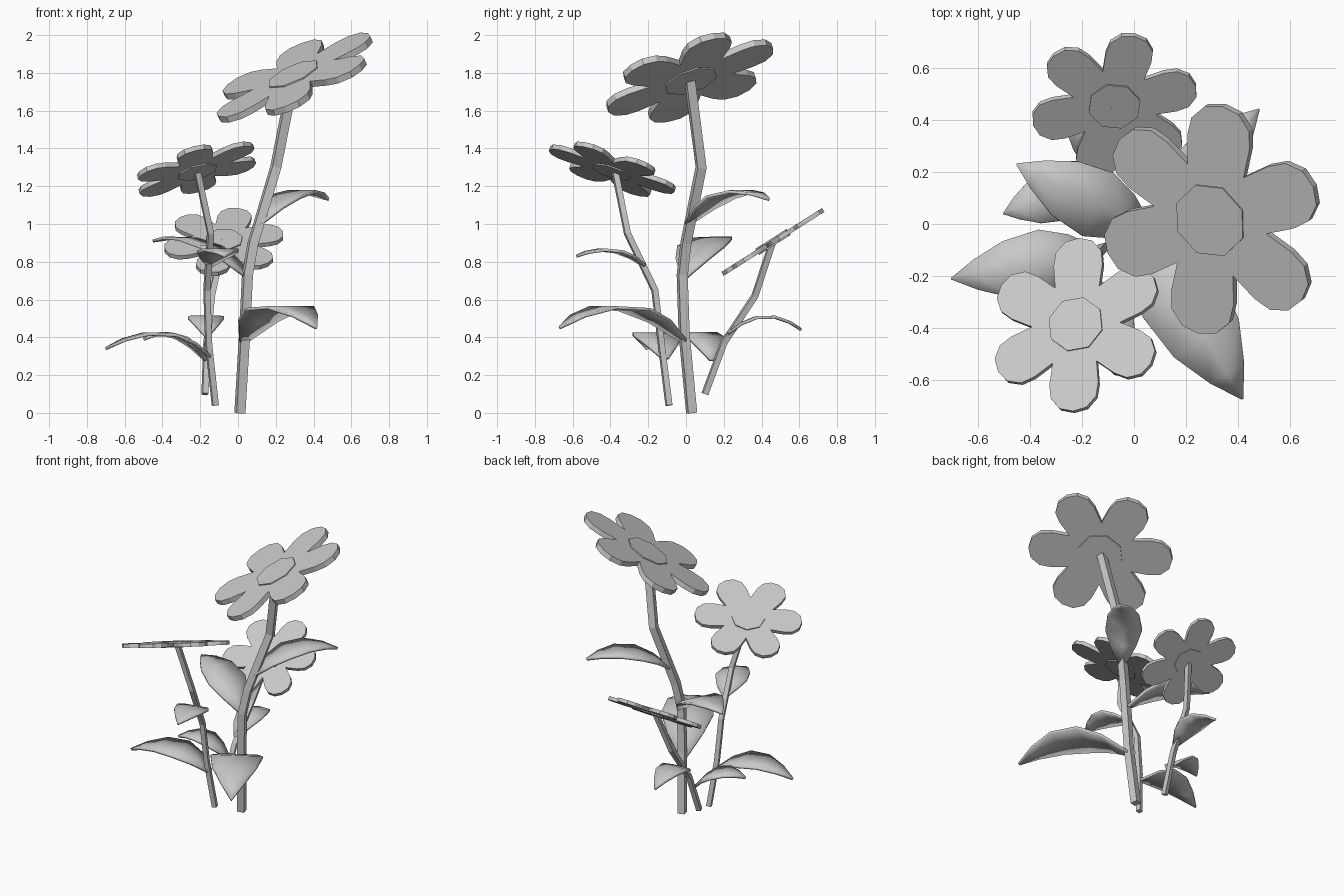
import bpy, bmesh, math
from mathutils import Vector, Matrix

cube = bpy.data.objects.get("Cube")
if cube:
    bpy.data.objects.remove(cube, do_unlink=True)

grey = bpy.data.materials.new("plain_grey")
grey.use_nodes = True
COLOUR = (0.58, 0.58, 0.58, 1)
grey.diffuse_color = COLOUR
grey.node_tree.nodes["Principled BSDF"].inputs["Base Color"].default_value = COLOUR


def add_object(name, bm):
    bmesh.ops.recalc_face_normals(bm, faces=bm.faces)
    mesh = bpy.data.meshes.new(name)
    bm.to_mesh(mesh)
    bm.free()
    mesh.materials.append(grey)
    obj = bpy.data.objects.new(name, mesh)
    bpy.context.collection.objects.link(obj)
    return obj


def smooth(obj, angle):
    bpy.ops.object.select_all(action='DESELECT')
    obj.select_set(True)
    bpy.context.view_layer.objects.active = obj
    bpy.ops.object.shade_smooth_by_angle(angle=math.radians(angle))


# Square stem swept along a bent path
def stem(name, path, radius):
    bm = bmesh.new()
    path = [Vector(p) for p in path]
    rings = []
    for i, p in enumerate(path):
        axis = (path[min(i + 1, len(path) - 1)] - path[max(i - 1, 0)]).normalized()
        side = (Vector((1, 0, 0)) - axis * axis.x).normalized()
        other = axis.cross(side)
        rings.append([bm.verts.new(p + radius * (side * math.cos(a) + other * math.sin(a)))
                      for a in (math.radians(60 + 90 * k) for k in range(4))])
    for low, high in zip(rings, rings[1:]):
        for k in range(4):
            bm.faces.new((low[k], low[k - 1], high[k - 1], high[k]))
    bm.faces.new(rings[0])
    bm.faces.new(rings[-1])
    add_object(name, bm)


# Six-petalled slab with an eight-sided centre, tilted by its slopes in x and y
PETAL = [(-30, .5), (-22, .74), (-17, .88), (-9, .975), (0, 1), (9, .975), (17, .88), (22, .74)]


def flower(name, centre, slope_x, slope_y, radius, thick, phase):
    n = Vector((-slope_x, -slope_y, 1)).normalized()
    u = (Vector((1, 0, 0)) - n * n.x).normalized()
    v = n.cross(u)
    frame = Matrix.Translation(centre) @ Matrix((u, v, n)).transposed().to_4x4()

    bm = bmesh.new()
    outline = []
    for petal in range(6):
        for offset, r in PETAL:
            a = math.radians(phase + petal * 60 + offset)
            outline.append(bm.verts.new((radius * r * math.cos(a), radius * r * math.sin(a), -thick / 2)))
    face = bm.faces.new(outline)
    top = bmesh.ops.extrude_face_region(bm, geom=[face])["geom"]
    bmesh.ops.translate(bm, vec=(0, 0, thick), verts=[g for g in top if isinstance(g, bmesh.types.BMVert)])
    bm.transform(frame)
    add_object(name + "_petals", bm)

    bm = bmesh.new()
    bmesh.ops.create_cone(bm, cap_ends=True, segments=8, radius1=radius * .315,
                          radius2=radius * .315, depth=thick + .014)
    bm.transform(frame @ Matrix.Rotation(math.radians(phase), 4, 'Z'))
    add_object(name + "_centre", bm)


# Arched pointed leaf through base, middle and tip
LEAF = [(0, .15), (.2, .7), (.4, 1), (.65, .85), (.85, .45), (1, .02)]


def leaf(name, base, middle, tip, width):
    base, middle, tip = Vector(base), Vector(middle), Vector(tip)
    control = 2 * middle - (base + tip) / 2
    side = (tip - base).cross(Vector((0, 0, 1))).normalized()
    bm = bmesh.new()
    rows = []
    for t, w in LEAF:
        p = base * (1 - t) ** 2 + control * 2 * t * (1 - t) + tip * t * t
        rows.append([bm.verts.new(p + side * w * width / 2 * s) for s in (-1, 0, 1)])
    for a, b in zip(rows, rows[1:]):
        for k in range(2):
            bm.faces.new((a[k], a[k + 1], b[k + 1], b[k]))
    obj = add_object(name, bm)
    mod = obj.modifiers.new("thickness", 'SOLIDIFY')
    mod.thickness = .016
    mod.offset = 0
    smooth(obj, 40)


# Tall plant
stem("tall_stem", [(.01, .03, 0), (.035, -.01, .42), (.05, -.02, .73), (.08, 0, .9),
                   (.2, .08, 1.3), (.29, .02, 1.76)], .034)
flower("tall_flower", (.3, .02, 1.775), .45, .34, .47, .035, 24)
leaf("tall_leaf_low", (.03, -.01, .38), (.22, -.34, .56), (.415, -.67, .45), .34)
leaf("tall_leaf_middle", (.05, -.01, .72), (-.19, .1, .9), (-.45, .23, .91), .27)
leaf("tall_leaf_high", (.11, .01, 1.0), (.28, .23, 1.16), (.48, .44, 1.13), .24)

# Middle plant
stem("middle_stem", [(-.12, -.09, .04), (-.155, -.13, .36), (-.165, -.165, .65),
                     (-.145, -.31, .95), (-.22, -.38, 1.3)], .022)
flower("middle_flower", (-.22, -.39, 1.29), .28, -.34, .35, .026, 28)
leaf("middle_leaf_low", (-.14, -.11, .29), (-.4, -.16, .42), (-.7, -.21, .34), .26)
leaf("middle_leaf_high", (-.15, -.22, .78), (-.1, -.39, .86), (-.07, -.58, .83), .22)

# Short plant
stem("short_stem", [(-.175, .1, .1), (-.165, .2, .37), (-.14, .365, .62), (-.075, .46, .91)], .022)
flower("short_flower", (-.075, .46, .905), 0, .635, .325, .024, 16)
leaf("short_leaf_low", (-.17, .14, .28), (-.33, .1, .41), (-.5, .04, .39), .2)
leaf("short_leaf_high", (-.165, .21, .41), (-.17, .41, .51), (-.18, .61, .44), .19)
